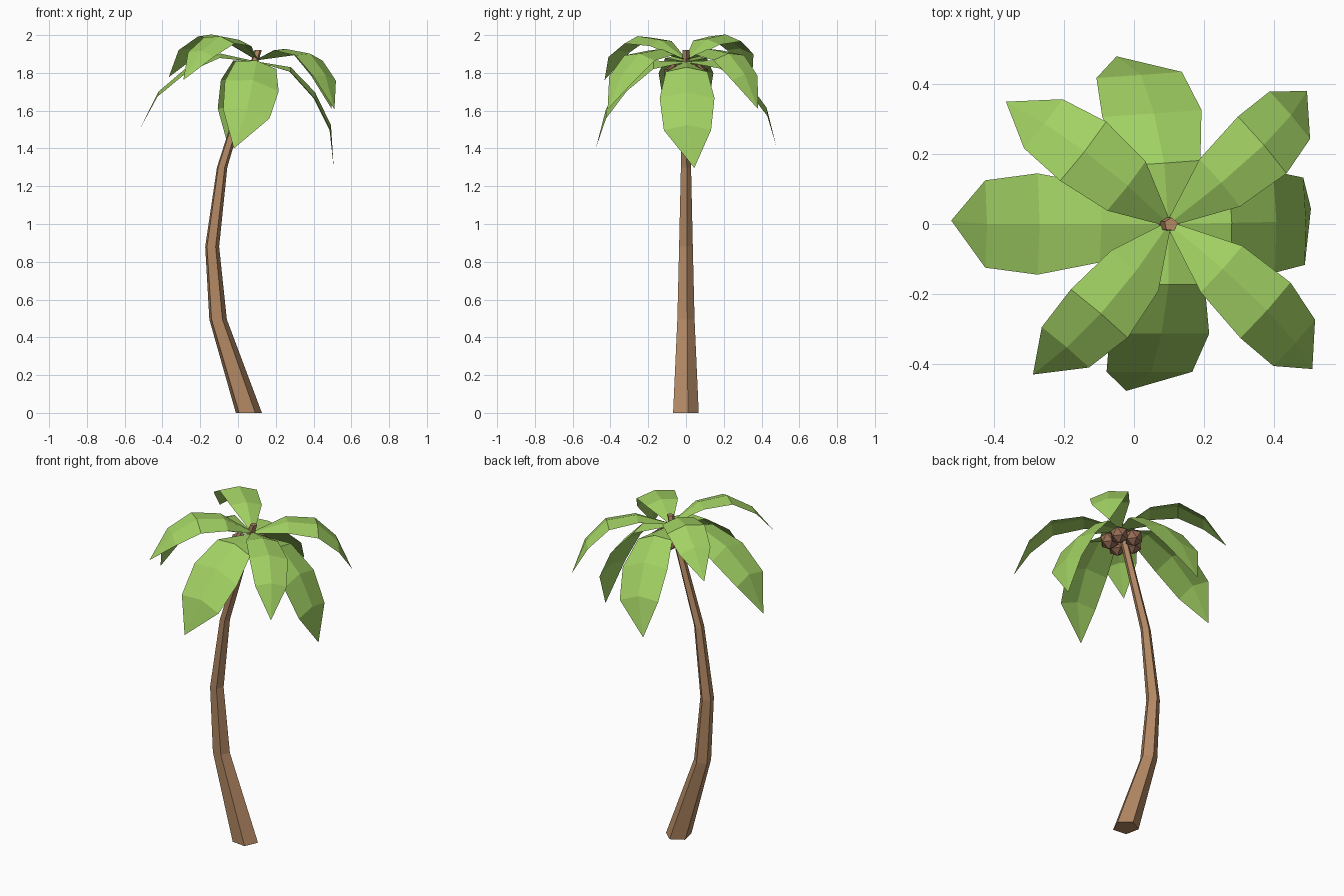
import bpy, bmesh, math
from mathutils import Vector, Matrix

if "Cube" in bpy.data.objects:
    bpy.data.objects.remove(bpy.data.objects["Cube"])


def material(name, rgb):
    m = bpy.data.materials.new(name)
    m.diffuse_color = (*rgb, 1)
    m.use_nodes = True
    m.node_tree.nodes["Principled BSDF"].inputs["Base Color"].default_value = m.diffuse_color
    return m


BARK = material("bark brown", (0.445, 0.246, 0.125))
NUT = material("coconut brown", (0.30, 0.15, 0.09))
GREEN = material("leaf green", (0.36, 0.64, 0.125))


def finish(name, bm, mat):
    me = bpy.data.meshes.new(name)
    bm.to_mesh(me)
    bm.free()
    me.materials.append(mat)
    ob = bpy.data.objects.new(name, me)
    bpy.context.collection.objects.link(ob)
    return ob


# Trunk: five-sided rings along a curved path (x, z, radius)
path = [(0.055, 0, 0.073), (-0.107, 0.495, 0.049), (-0.138, 0.88, 0.039),
        (-0.085, 1.30, 0.029), (0.106, 1.92, 0.02)]
bm = bmesh.new()
rings = []
for x, z, r in path:
    angles = [math.radians(12 + 72 * i) for i in range(5)]
    rings.append([bm.verts.new((x + r * math.cos(a), r * math.sin(a) - 0.07 * r, z))
                  for a in angles])
for lo, hi in zip(rings, rings[1:]):
    for i in range(5):
        j = (i + 1) % 5
        bm.faces.new((lo[i], lo[j], hi[j], hi[i]))
bm.faces.new(rings[0][::-1])
bm.faces.new(rings[-1])
finish("trunk", bm, BARK)

# Crown frame tilts with the leaning trunk
CROWN = Matrix.Translation((0.1, 0, 1.87)) @ Matrix.Rotation(math.radians(11), 4, 'Y')

# Leaf profiles: (distance out, height, half width), last point is the tip
UPPER = [(0.0, 0.0, 0.008), (0.18, 0.085, 0.09), (0.345, 0.085, 0.108),
         (0.475, -0.01, 0.09), (0.58, -0.18, 0)]
LOWER = [(0.0, -0.01, 0.008), (0.19, -0.005, 0.11), (0.345, -0.11, 0.145),
         (0.465, -0.265, 0.125), (0.525, -0.485, 0)]


def leaf(name, profile, angle, scale, tip_shift=0):
    bm = bmesh.new()
    m = CROWN @ Matrix.Rotation(math.radians(angle), 4, 'Z')
    rows = []
    for d, h, w in profile[:-1]:
        fold = 0.22 * w
        rows.append([bm.verts.new(m @ Vector((d * scale, s * w, h - abs(s) * fold)))
                     for s in (-1, 0, 1)])
    d, h, _ = profile[-1]
    tip = bm.verts.new(m @ Vector((d * scale, tip_shift, h)))
    for a, b in zip(rows, rows[1:]):
        for i in range(2):
            bm.faces.new((a[i], b[i], b[i + 1], a[i + 1]))
    for i in range(2):
        bm.faces.new((rows[-1][i], tip, rows[-1][i + 1]))
    finish(name, bm, GREEN)


for i, (angle, scale) in enumerate([(41, 1.0), (141.5, 0.97), (-130, 0.97), (-42.5, 1.06)]):
    leaf(f"upper_leaf_{i + 1}", UPPER, angle, scale)
for i, (angle, scale, shift) in enumerate([(1, 0.97, 0.035), (94, 0.92, 0.025),
                                           (180, 1.03, -0.01), (-90, 0.91, -0.03)]):
    leaf(f"lower_leaf_{i + 1}", LOWER, angle, scale, shift)

# Coconuts: a ring of faceted balls under the leaves
for i in range(5):
    a = math.radians(36 + 72 * i)
    bm = bmesh.new()
    bmesh.ops.create_icosphere(bm, subdivisions=1, radius=0.053)
    place = (Matrix.Translation((0.083 + 0.072 * math.cos(a), 0.072 * math.sin(a), 1.795))
             @ Matrix.Rotation(a, 4, 'Z'))
    bmesh.ops.transform(bm, matrix=place, verts=bm.verts)
    finish(f"coconut_{i + 1}", bm, NUT)
